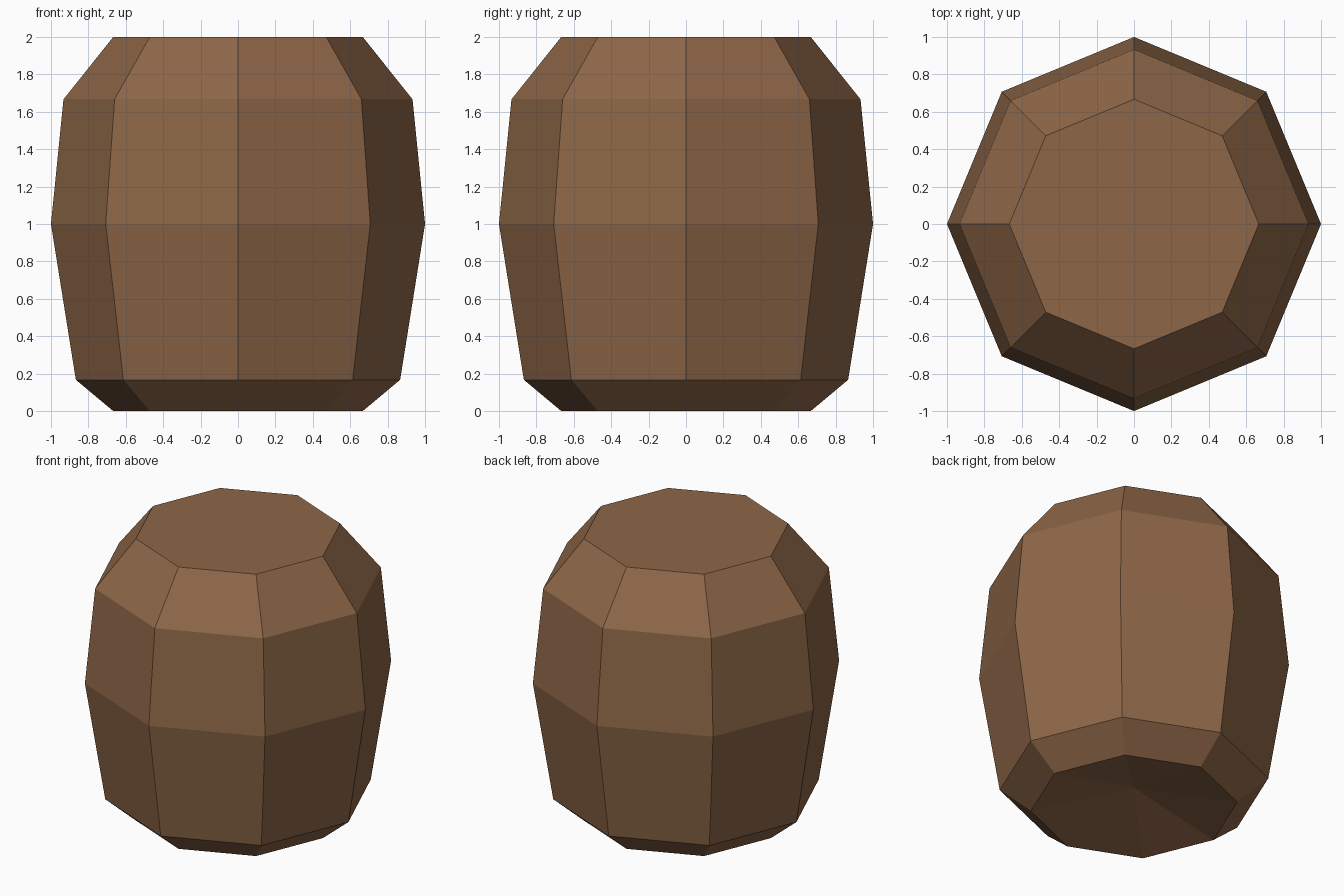
import bpy, bmesh, math

if "Cube" in bpy.data.objects:
    bpy.data.objects.remove(bpy.data.objects["Cube"])

SIDES = 8
# Barrel profile: (radius, height)
PROFILE = [(0.667, 0.0), (0.867, 0.167), (1.0, 1.0), (0.933, 1.667), (0.667, 2.0)]
HOLLOW = 0.14  # height of the underside's dished centre

wood = bpy.data.materials.new("brown_wood")
wood.diffuse_color = (0.27, 0.135, 0.064, 1.0)
wood.use_nodes = True
wood.node_tree.nodes["Principled BSDF"].inputs["Base Color"].default_value = wood.diffuse_color

bm = bmesh.new()


def ring(radius, z):
    """Octagonal ring with corners on the axes."""
    return [bm.verts.new((radius * math.cos(i * math.tau / SIDES),
                          radius * math.sin(i * math.tau / SIDES), z))
            for i in range(SIDES)]


# Staves
rings = [ring(r, z) for r, z in PROFILE]
for low, high in zip(rings, rings[1:]):
    for i in range(SIDES):
        j = (i + 1) % SIDES
        bm.faces.new((low[i], low[j], high[j], high[i]))

# Flat lid
bm.faces.new(rings[-1])

# Dished underside
centre = bm.verts.new((0, 0, HOLLOW))
for i in range(SIDES):
    bm.faces.new((rings[0][(i + 1) % SIDES], rings[0][i], centre))

mesh = bpy.data.meshes.new("barrel")
bm.to_mesh(mesh)
bm.free()
mesh.materials.append(wood)
barrel = bpy.data.objects.new("barrel", mesh)
bpy.context.collection.objects.link(barrel)
